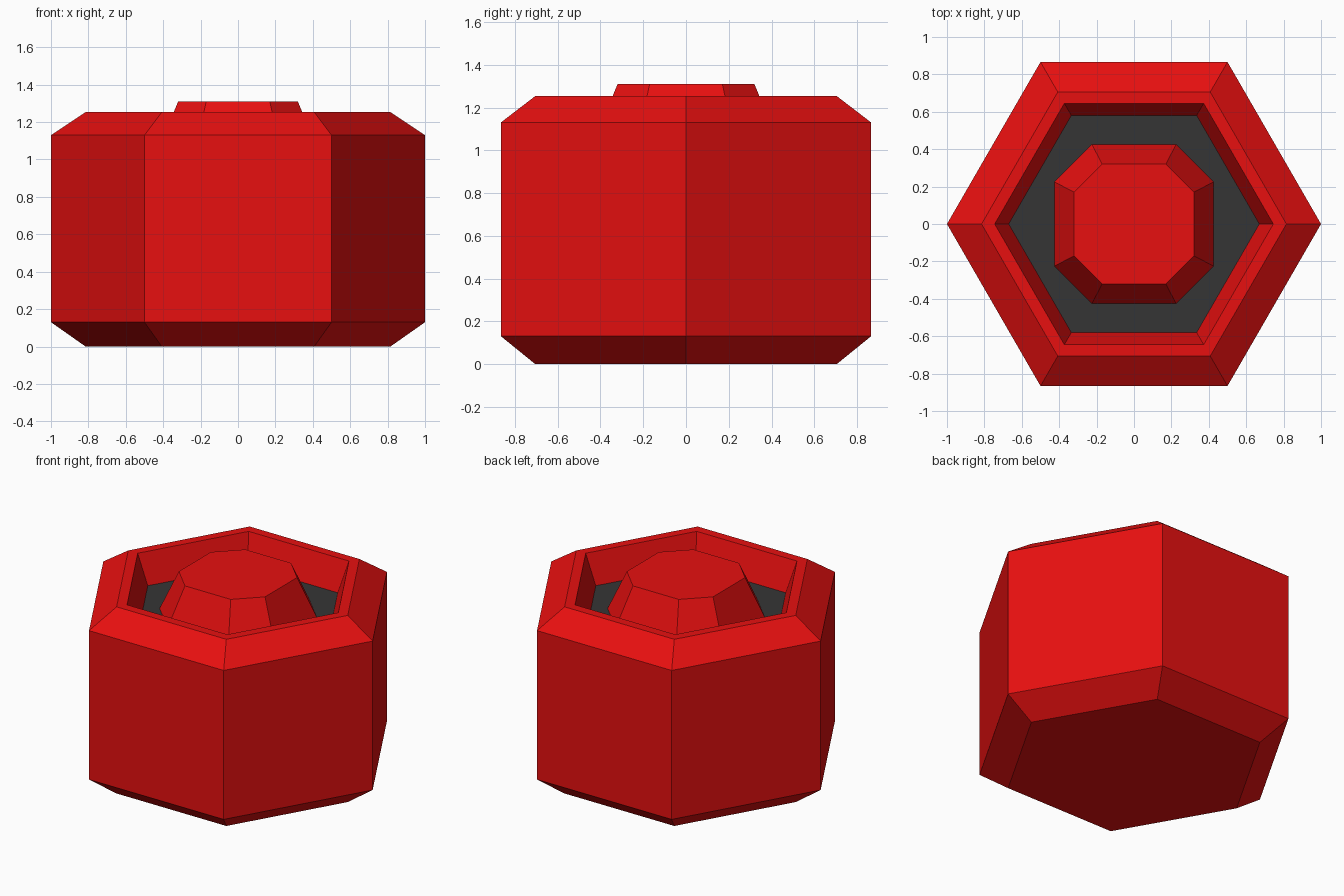
import bpy, bmesh
from math import cos, sin, pi

cube = bpy.data.objects.get("Cube")
if cube:
    bpy.data.objects.remove(cube)


def material(name, color):
    m = bpy.data.materials.new(name)
    m.use_nodes = True
    m.diffuse_color = color
    m.node_tree.nodes["Principled BSDF"].inputs["Base Color"].default_value = color
    return m


red = material("red", (0.8, 0.005, 0.005, 1))
charcoal = material("charcoal", (0.036, 0.036, 0.036, 1))


def hexagon(r, z):
    return [(r * cos(i * pi / 3), r * sin(i * pi / 3), z) for i in range(6)]


def chamfered_square(half, flat, z):
    corners = []
    for x, y in ((half, flat), (flat, half)):
        corners += [(x, y, z), (-y, x, z), (-x, -y, z), (y, -x, z)]
    # order: alternate the two corner sets around the outline
    return [corners[k + 4 * j] for k in range(4) for j in range(2)]


def loft(name, rings, materials, cap_bottom=True, top_material=0):
    """Bridge outlines from bottom to top and close the ends."""
    bm = bmesh.new()
    loops = [[bm.verts.new(p) for p in ring] for ring in rings]
    for a, b in zip(loops, loops[1:]):
        n = len(a)
        for i in range(n):
            j = (i + 1) % n
            bm.faces.new((a[i], a[j], b[j], b[i]))
    if cap_bottom:
        bm.faces.new(loops[0][::-1])
    bm.faces.new(loops[-1]).material_index = top_material
    mesh = bpy.data.meshes.new(name)
    bm.to_mesh(mesh)
    bm.free()
    for m in materials:
        mesh.materials.append(m)
    obj = bpy.data.objects.new(name, mesh)
    bpy.context.collection.objects.link(obj)
    return obj


# Bevelled hexagonal body with a recessed dark floor
profile = [(0.815, 0), (1, 0.13), (1, 1.13), (0.815, 1.253), (0.745, 1.253), (0.67, 1.055)]
loft("hexagonal_body", [hexagon(r, z) for r, z in profile], [red, charcoal], top_material=1)

# Tapered eight-sided button standing in the recess
loft("button", [chamfered_square(0.425, 0.225, 1.055), chamfered_square(0.32, 0.17, 1.31)],
     [red], cap_bottom=False)
